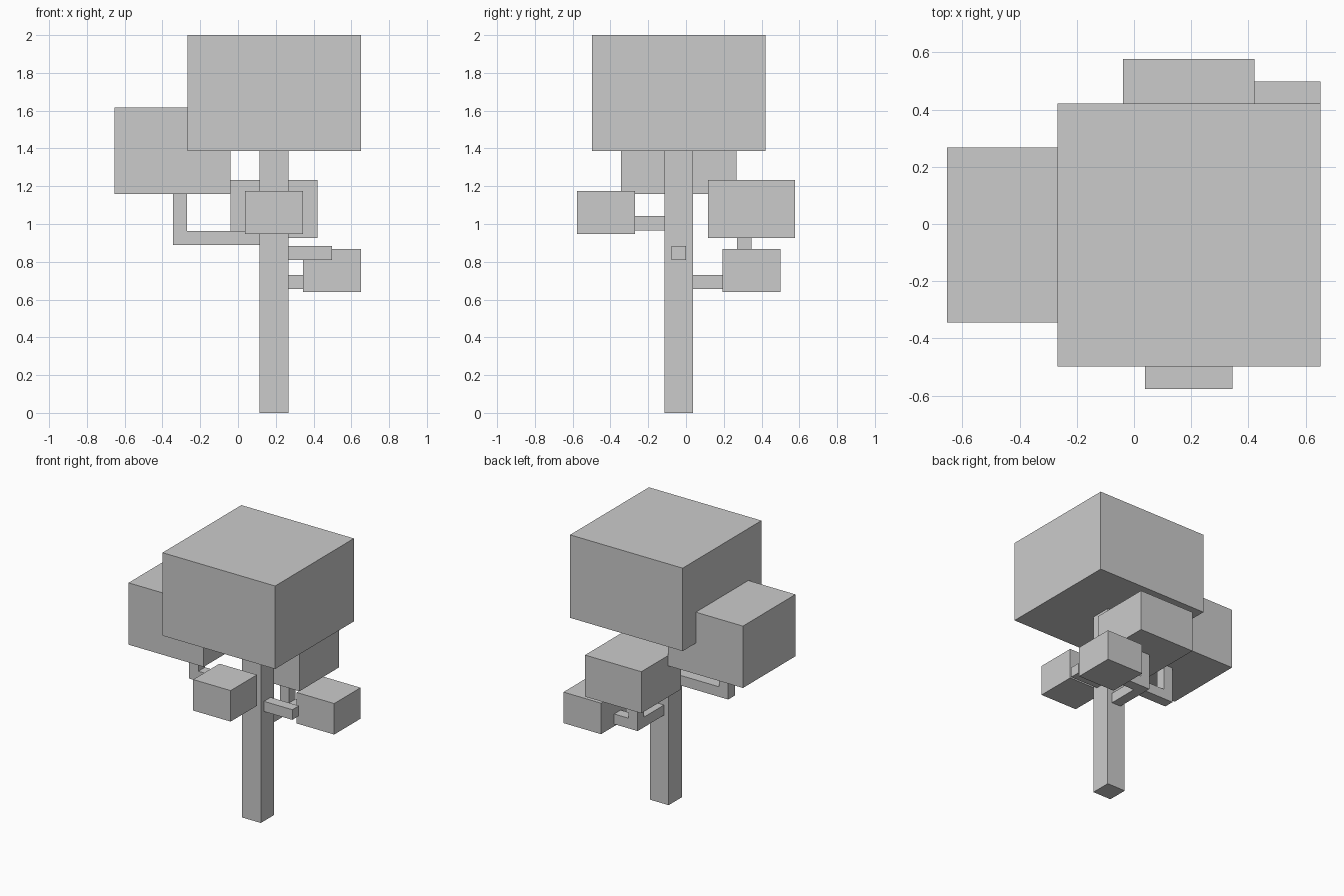
import bpy


def box(name, x, y, z):
    """Add a box spanning the given (min, max) range on each axis."""
    spans = (x, y, z)
    bpy.ops.mesh.primitive_cube_add(size=1, location=[(a + b) / 2 for a, b in spans])
    obj = bpy.context.object
    obj.name = name
    obj.scale = [b - a for a, b in spans]
    bpy.ops.object.transform_apply(location=False, rotation=False, scale=True)
    return obj


# Shared cross-sections of the branches
BX = (0.153, 0.229)      # branches running front to back
BY = (-0.077, 0.0)       # branches running left to right

# Trunk
box("trunk", (0.115, 0.267), (-0.115, 0.038), (0, 1.387))

# Foliage blocks
box("crown_foliage", (-0.268, 0.652), (-0.498, 0.422), (1.387, 2.0))
box("left_foliage", (-0.653, -0.039), (-0.345, 0.268), (1.159, 1.616))
box("back_foliage", (-0.039, 0.421), (0.116, 0.577), (0.926, 1.233))
box("front_foliage", (0.038, 0.344), (-0.577, -0.271), (0.946, 1.175))
box("right_foliage", (0.345, 0.652), (0.192, 0.499), (0.639, 0.868))

# Left branch: out, then up into the left foliage
box("left_branch", (-0.345, 0.115), BY, (0.889, 0.963))
box("left_branch_riser", (-0.345, -0.27), BY, (0.963, 1.159))

# Bare stub on the right and straight branch at the front
box("right_stub", (0.267, 0.498), BY, (0.809, 0.884))
box("front_branch", BX, (-0.271, -0.115), (0.965, 1.043))

# Back branch: out, forking up to the back foliage and across to the right foliage
box("back_branch", BX, (0.038, 0.346), (0.655, 0.730))
box("back_branch_riser", BX, (0.27, 0.346), (0.730, 0.926))
box("back_branch_fork", (0.229, 0.345), (0.27, 0.346), (0.655, 0.730))
